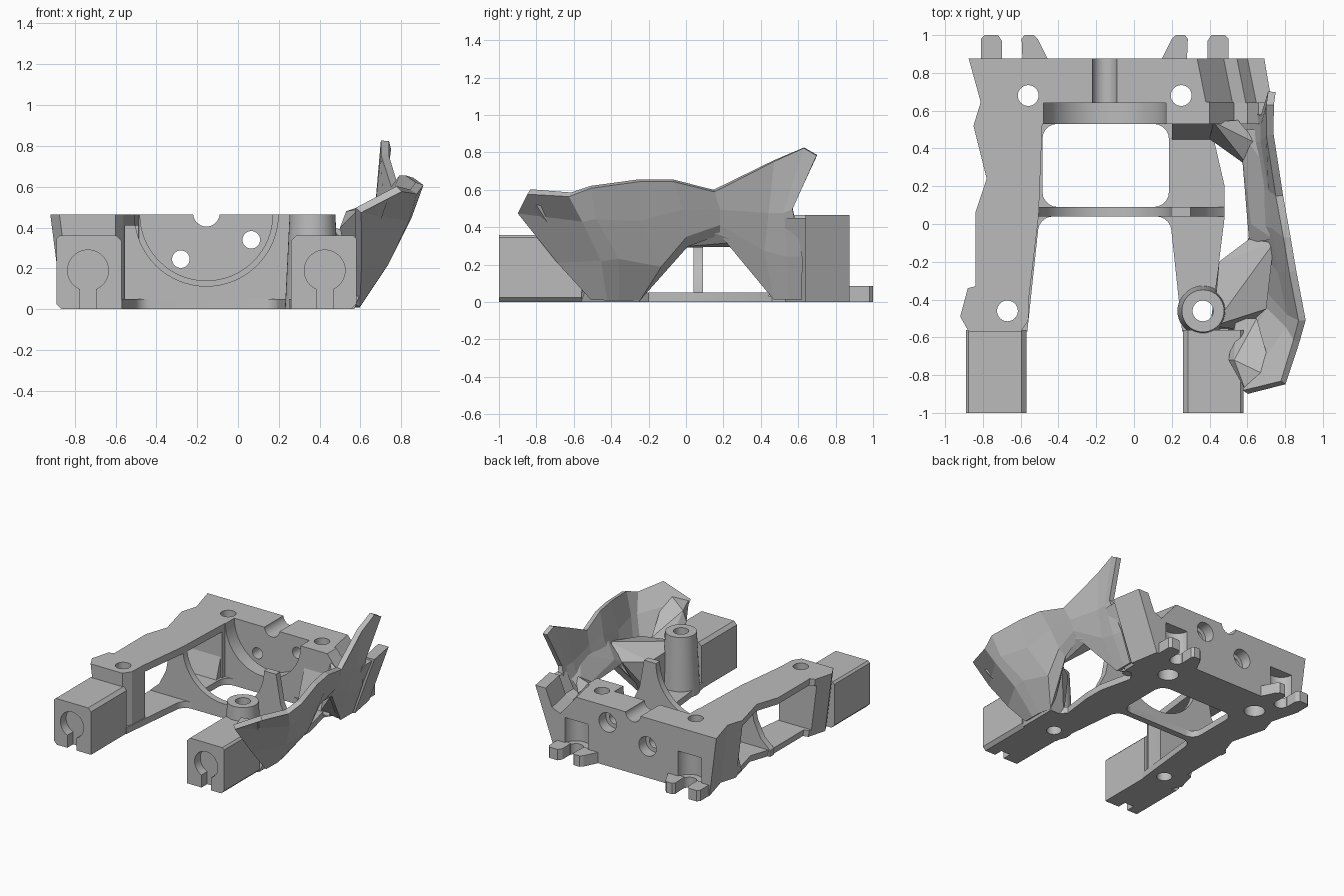
import bpy, bmesh
from math import sin, cos, pi

cube = bpy.data.objects.get("Cube")
if cube:
    bpy.data.objects.remove(cube, do_unlink=True)

grey = bpy.data.materials.new("plain grey")
grey.use_nodes = True
grey.diffuse_color = (0.5, 0.5, 0.5, 1)
grey.node_tree.nodes["Principled BSDF"].inputs["Base Color"].default_value = grey.diffuse_color

MID = -0.155          # symmetry line of the chassis
TOP = 0.465           # height of the chassis deck


def mirror(pts):
    return [(2 * MID - a, b) for a, b in pts]


def arc(r, n=32):
    """Lower half circle hanging from the deck, right to left."""
    return [(MID + r * cos(pi * i / n), TOP - r * sin(pi * i / n)) for i in range(n + 1)]


def finish(name, bm):
    bmesh.ops.recalc_face_normals(bm, faces=bm.faces[:])
    mesh = bpy.data.meshes.new(name)
    bm.to_mesh(mesh)
    bm.free()
    ob = bpy.data.objects.new(name, mesh)
    ob.data.materials.append(grey)
    bpy.context.collection.objects.link(ob)
    return ob


def prism(name, pts, lo, hi, axis="z", rounding=0, flare=None):
    """Extrude a 2D outline along z or y; flare(co) may shift vertices."""
    bm = bmesh.new()
    place = (lambda a, b, t: (a, b, t)) if axis == "z" else (lambda a, b, t: (a, t, b))
    low = [bm.verts.new(place(a, b, lo)) for a, b in pts]
    high = [bm.verts.new(place(a, b, hi)) for a, b in pts]
    n = len(pts)
    bm.faces.new(low)
    bm.faces.new(high)
    for i in range(n):
        j = (i + 1) % n
        bm.faces.new((low[i], low[j], high[j], high[i]))
    if rounding:
        edges = [bm.edges.get((low[i], high[i])) for i in range(n)]
        bmesh.ops.bevel(bm, geom=edges, offset=rounding, segments=5, profile=0.5, affect="EDGES")
    if flare:
        for v in bm.verts:
            v.co.x += flare(v.co)
    return finish(name, bm)


def rod(name, a, b, r, lo, hi, axis="z", r_top=None):
    """Cylinder or cone along z at (x, y), or along y at (x, z)."""
    bm = bmesh.new()
    bmesh.ops.create_cone(bm, cap_ends=True, segments=40, radius1=r,
                          radius2=r if r_top is None else r_top, depth=hi - lo)
    for v in bm.verts:
        x, y, t = v.co.x, v.co.y, v.co.z + (lo + hi) / 2
        v.co = (a + x, b + y, t) if axis == "z" else (a + x, t, b + y)
    return finish(name, bm)


def hull(name, pts):
    bm = bmesh.new()
    for p in pts:
        bm.verts.new(p)
    res = bmesh.ops.convex_hull(bm, input=bm.verts[:])
    bmesh.ops.delete(bm, geom=[g for g in res["geom_interior"] if isinstance(g, bmesh.types.BMVert)],
                     context="VERTS")
    return finish(name, bm)


def cut(ob, *cutters):
    for c in cutters:
        mod = ob.modifiers.new("cut", "BOOLEAN")
        mod.operation, mod.solver, mod.object = "DIFFERENCE", "EXACT", c
        bpy.context.view_layer.update()
        dep = bpy.context.evaluated_depsgraph_get()
        mesh = bpy.data.meshes.new_from_object(ob.evaluated_get(dep))
        ob.modifiers.clear()
        ob.data = mesh
        bpy.data.objects.remove(c, do_unlink=True)


def smooth(ob):
    bpy.ops.object.select_all(action="DESELECT")
    ob.select_set(True)
    bpy.context.view_layer.objects.active = ob
    bpy.ops.object.shade_smooth_by_angle(angle=0.5)


def box(x0, x1, y0, y1):
    return [(x0, y0), (x1, y0), (x1, y1), (x0, y1)]


def flare(co):
    if co.z < 0.1:
        return 0.06 if co.x < -0.7 else -0.17 if co.x > 0.55 else 0
    return 0


# Rear wall with shaft groove, screw holes, clip pockets and slanted side notch
notch = [(0.36, 0.5), (0.53, 0.3), (0.6, 0.33), (0.67, 0.5)]
wall = prism("rear_wall", [(-0.875, 0.875), (-0.81, 0.64), (0.73, 0.64), (0.69, 0.875)], 0, TOP, flare=flare)
cut(wall, rod("c", MID, 0.47, 0.065, 0.5, 1, "y"),
    prism("c", notch, 0.3, 1.1, "y", flare=lambda co: 0.2 * (0.6 - co.y)))
for x, z in ((-0.28, 0.245), (0.065, 0.34)):
    cut(wall, rod("c", x, z, 0.043, 0.5, 1, "y"), rod("c", x, z, 0.075, 0.79, 1, "y"))
for x in (-0.645, 0.335):
    cut(wall, rod("c", x, 0.88, 0.1, 0.08, 0.28), rod("c", x, 0.88, 0.053, -0.1, 0.1))

# Half-round bearing seat in front of the wall
seat = prism("bearing_seat", [(-0.7, TOP), (-0.7, 0), (0.53, 0), (0.71, 0.45), (0.66, 0.45), (0.6, 0.33),
                              (0.53, 0.3), (0.4, TOP)] + arc(0.325), 0.53, 0.645, "y")
for part in (wall, seat):
    for x in (-0.56, 0.25):
        cut(part, rod("c", x, 0.68, 0.055, -0.1, 0.6), rod("c", x, 0.68, 0.075, -0.1, 0.12))

# Rear clip prongs
outer_prong = [(-0.81, 0.86), (-0.81, 0.98), (-0.79, 1), (-0.72, 1), (-0.7, 0.97), (-0.7, 0.86)]
inner_prong = [(-0.59, 0.86), (-0.595, 0.98), (-0.58, 1), (-0.53, 1), (-0.51, 0.98), (-0.45, 0.86)]
for label, pts in (("outer_prong", outer_prong), ("inner_prong", inner_prong)):
    prism("right_" + label, pts, 0, 0.085)
    prism("left_" + label, mirror(pts), 0, 0.085)

# Side rail: thin deck strip above a long window, and a screw tower
rail = prism("side_rail", [(-0.81, 0.65), (-0.85, 0.52), (-0.78, 0.24), (-0.84, 0.06), (-0.84, -0.33),
                           (-0.88, -0.34), (-0.92, -0.49), (-0.875, -0.57), (-0.6, -0.57), (-0.56, -0.51),
                           (-0.555, -0.38), (-0.505, 0.04), (-0.485, 0.54), (-0.65, 0.65)], 0, TOP, flare=flare)
cut(rail, prism("c", box(-1.1, -0.3, -0.36, 0.5), 0.05, 0.41),
    rod("c", -0.67, -0.46, 0.055, -0.1, 0.6))

# Floor plate with two rounded openings
floor = prism("floor_plate", [(-0.6, 0.55), (-0.6, -0.57), (0.5, -0.57), (0.53, -0.3), (0.45, -0.2),
                              (0.48, 0.04), (0.48, 0.2), (0.42, 0.46), (0.48, 0.55)], 0, 0.05)
cut(floor, prism("c", box(-0.485, 0.185, 0.09, 0.53), -0.1, 0.2, rounding=0.08),
    prism("c", [(-0.6, -0.9), (0.29, -0.9), (0.19, 0.04), (-0.5, 0.04)], -0.1, 0.2, rounding=0.07),
    rod("c", 0.365, -0.46, 0.055, -0.1, 0.2))

# Cradle plate with half-round cutout
half = [(0.48, 0), (0.48, 0.05), (0.4, 0.12), (0.34, 0.24), (0.3, TOP)]
cradle = prism("cradle_plate", half + arc(0.352) + mirror(half)[::-1], 0.04, 0.09, "y")

# Sloped gussets between floor and rear wall
for label, x0, x1 in (("right_gusset", -0.79, -0.5), ("left_gusset", 0.2, 0.48)):
    hull(label, [(x, y, z) for x in (x0, x1) for y, z in ((0.44, 0.03), (0.54, 0.03), (0.53, 0.3), (0.54, 0.3))])

# Free-standing screw boss
boss = rod("screw_boss", 0.365, -0.46, 0.135, 0, TOP, r_top=0.112)
cut(boss, rod("c", 0.365, -0.46, 0.055, -0.1, 0.6))

# Front legs with keyhole sockets
leg_profile = [(-0.89, 0.025), (-0.865, 0), (-0.57, 0), (-0.57, 0.335), (-0.595, 0.36),
               (-0.875, 0.36), (-0.89, 0.345)]
for label, pts, x in (("right_leg", leg_profile, -0.735), ("left_leg", mirror(leg_profile), 0.425)):
    leg = prism(label, pts, -1, -0.56, "y")
    cut(leg, rod("c", x, 0.19, 0.1, -1.1, -0.93, "y"),
        prism("c", box(x - 0.04, x + 0.04, -0.1, 0.15), -1.1, -0.93, "y"))
    smooth(leg)

# Torn side wing: rows run front to back, points bottom to top
rows = [
    [(0.58, -0.5, 0.02), (0.59, -0.68, 0.22), (0.59, -0.89, 0.485), (0.79, -0.84, 0.59)],
    [(0.58, -0.42, 0.02), (0.72, -0.45, 0.23), (0.82, -0.55, 0.44), (0.86, -0.62, 0.575)],
    [(0.58, -0.36, 0.02), (0.72, -0.36, 0.24), (0.83, -0.48, 0.45), (0.89, -0.51, 0.615)],
    [(0.56, -0.25, 0.02), (0.68, -0.14, 0.2), (0.78, -0.25, 0.44), (0.84, -0.25, 0.65)],
    [(0.64, 0, 0.31), (0.69, 0, 0.36), (0.75, -0.02, 0.5), (0.81, -0.07, 0.65)],
    [(0.66, 0.18, 0.37), (0.7, 0.18, 0.42), (0.73, 0.18, 0.5), (0.77, 0.15, 0.595)],
    [(0.54, 0.47, 0.02), (0.63, 0.42, 0.28), (0.69, 0.44, 0.48), (0.72, 0.47, 0.755)],
    [(0.54, 0.55, 0.02), (0.63, 0.54, 0.25), (0.69, 0.52, 0.48), (0.72, 0.63, 0.825)],
    [(0.54, 0.62, 0.02), (0.62, 0.62, 0.25), (0.69, 0.57, 0.5), (0.73, 0.7, 0.785)],
]
bm = bmesh.new()
grid = [[bm.verts.new(p) for p in row] for row in rows]
for r0, r1 in zip(grid, grid[1:]):
    for k in range(3):
        bm.faces.new((r0[k], r1[k], r1[k + 1], r0[k + 1]))
wing = finish("side_wing", bm)
thick = wing.modifiers.new("thickness", "SOLIDIFY")
thick.thickness, thick.offset = 0.04, 0

# Solid masses joining the wing to the chassis
hull("wing_front_lip", [(0.59, -0.88, 0.49), (0.5, -0.72, 0.4), (0.53, -0.72, 0.48), (0.74, -0.82, 0.55),
                        (0.64, -0.7, 0.4), (0.54, -0.5, 0.2), (0.56, -0.5, 0.05), (0.65, -0.5, 0.32)])
hull("wing_root", [(0.4, -0.56, 0), (0.57, -0.56, 0), (0.57, -0.25, 0), (0.45, -0.25, 0),
                   (0.45, -0.2, 0.3), (0.42, -0.54, 0.34), (0.7, -0.45, 0.34), (0.74, -0.1, 0.42),
                   (0.61, -0.08, 0.3)])
hull("wing_strut", [(0.61, -0.1, 0.29), (0.74, -0.08, 0.46), (0.62, 0.0, 0.35), (0.63, 0.3, 0.38),
                    (0.7, 0.3, 0.48), (0.66, 0.28, 0.32), (0.56, 0.5, 0.3), (0.68, 0.5, 0.42)])
hull("wing_flank", [(0.4, 0.45, 0.05), (0.61, 0.3, 0.3), (0.42, 0.54, 0.4), (0.55, 0.55, 0.32),
                    (0.53, 0.47, 0.02), (0.66, 0.42, 0.38), (0.42, 0.54, 0.03)])

for ob in (wall, seat, rail, floor, cradle, boss):
    smooth(ob)
